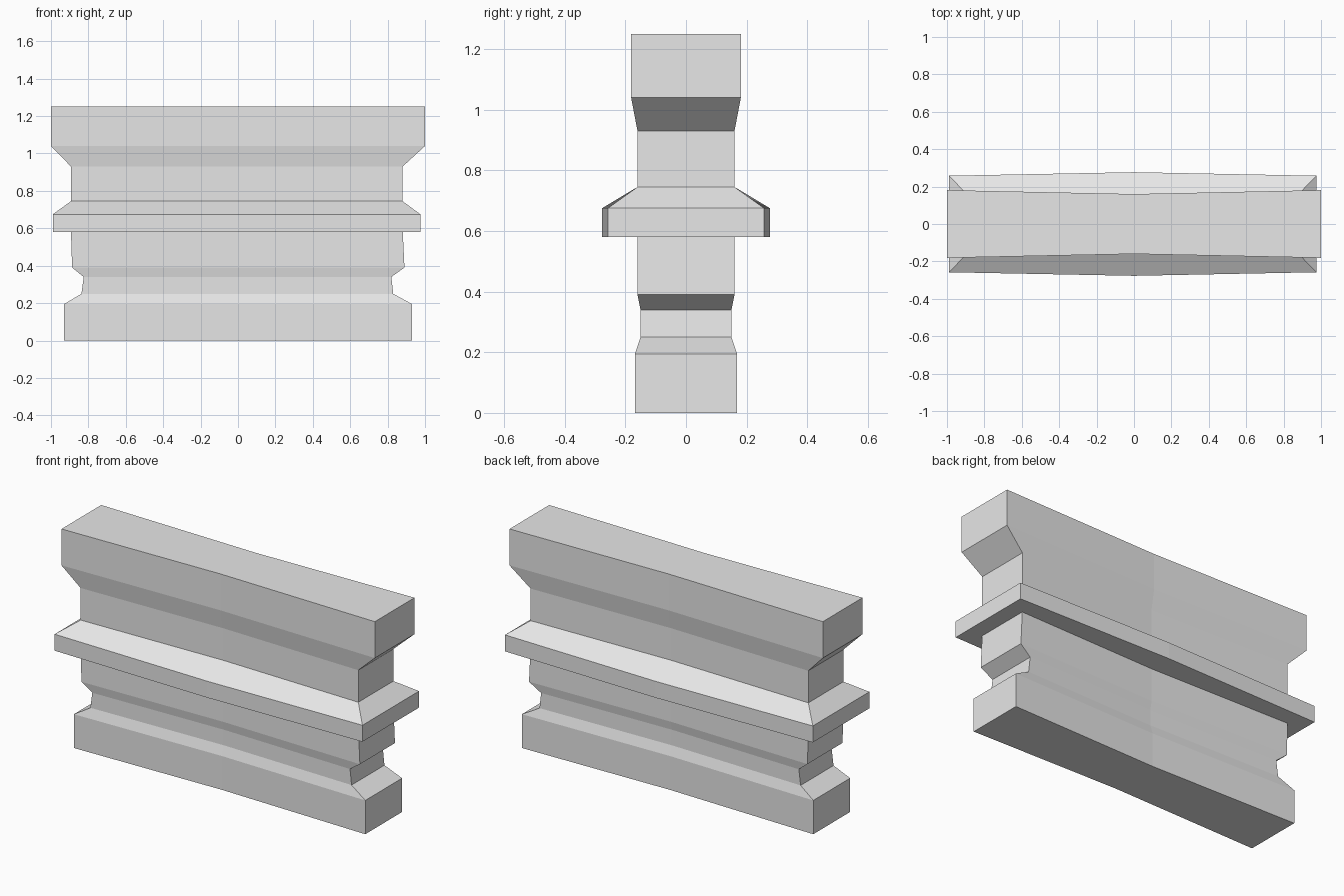
import bpy
import bmesh

cube = bpy.data.objects.get("Cube")
if cube:
    bpy.data.objects.remove(cube, do_unlink=True)

# Plain stone colour
stone = bpy.data.materials.new("light grey stone")
stone.use_nodes = True
grey = (0.8, 0.8, 0.8, 1)
stone.diffuse_color = grey
stone.node_tree.nodes["Principled BSDF"].inputs["Base Color"].default_value = grey

# Moulding profile, bottom to top: left x, right x, half depth at ends, at middle, z
PROFILE = [
    (-0.93, 0.93, 0.168, 0.148, 0.0),     # plinth
    (-0.93, 0.93, 0.168, 0.148, 0.195),
    (-0.837, 0.83, 0.15, 0.13, 0.25),     # neck
    (-0.825, 0.82, 0.15, 0.13, 0.34),
    (-0.887, 0.89, 0.16, 0.14, 0.39),     # lower wall
    (-0.893, 0.881, 0.16, 0.14, 0.58),
    (-0.99, 0.975, 0.258, 0.277, 0.58),   # projecting ledge
    (-0.99, 0.975, 0.258, 0.277, 0.675),
    (-0.893, 0.88, 0.16, 0.14, 0.745),    # upper wall
    (-0.893, 0.88, 0.16, 0.14, 0.93),
    (-1.0, 1.0, 0.181, 0.16, 1.04),       # coping
    (-1.0, 1.0, 0.181, 0.16, 1.25),
]


def add_ring(bm, left, right, end, mid, z):
    """Six-point outline whose long sides bend at the middle."""
    outline = [(left, -end), (0, -mid), (right, -end),
               (right, end), (0, mid), (left, end)]
    return [bm.verts.new((x, y, z)) for x, y in outline]


def add_cap(bm, ring):
    """Close an outline with two quads meeting at the middle."""
    a, b, c, d, e, f = ring
    bm.faces.new((a, b, e, f))
    bm.faces.new((b, c, d, e))


# Loft the outlines into one closed wall
bm = bmesh.new()
rings = [add_ring(bm, *row) for row in PROFILE]
for low, high in zip(rings, rings[1:]):
    for i in range(len(low)):
        j = (i + 1) % len(low)
        bm.faces.new((low[i], low[j], high[j], high[i]))
add_cap(bm, rings[0])
add_cap(bm, rings[-1])
bmesh.ops.recalc_face_normals(bm, faces=bm.faces)

mesh = bpy.data.meshes.new("moulded_wall")
bm.to_mesh(mesh)
bm.free()
mesh.materials.append(stone)
wall = bpy.data.objects.new("moulded_wall", mesh)
bpy.context.collection.objects.link(wall)
